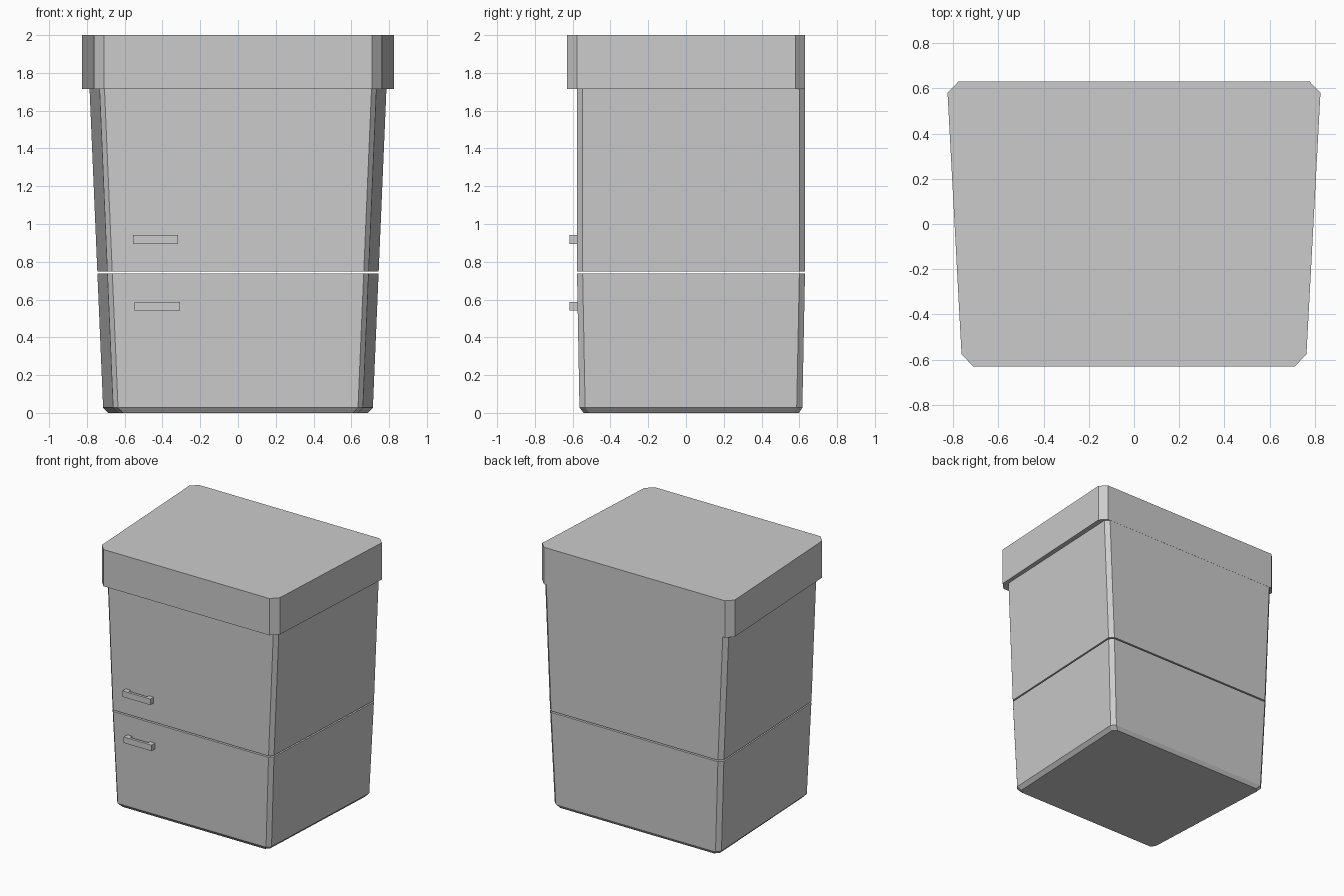
import bpy, bmesh

if "Cube" in bpy.data.objects:
    bpy.data.objects.remove(bpy.data.objects["Cube"])


def mesh_object(name, verts, faces):
    mesh = bpy.data.meshes.new(name)
    mesh.from_pydata(verts, [], faces)
    bm = bmesh.new()
    bm.from_mesh(mesh)
    bmesh.ops.recalc_face_normals(bm, faces=bm.faces)
    bm.to_mesh(mesh)
    bm.free()
    obj = bpy.data.objects.new(name, mesh)
    bpy.context.collection.objects.link(obj)
    return obj


def loft(name, rings):
    """Skin equal-length rings of points and cap both ends."""
    n = len(rings[0])
    verts = [p for r in rings for p in r]
    faces = [list(range(n)), list(range((len(rings) - 1) * n, len(rings) * n))]
    for k in range(len(rings) - 1):
        for i in range(n):
            j = (i + 1) % n
            faces.append([k * n + i, k * n + j, (k + 1) * n + j, (k + 1) * n + i])
    return mesh_object(name, verts, faces)


def section(z, front, side_front, side_back, back, y_front, y_back, cut_f, cut_b):
    """Mirrored trapezoid outline with chamfered corners."""
    right = [(front, y_front), (side_front, y_front + cut_f),
             (side_back, y_back - cut_b), (back, y_back)]
    left = [(-x, y) for x, y in reversed(right)]
    return [(x, y, z) for x, y in right + left]


def body(z, y_front, y_back, inset=0.0):
    """Body outline at a height; the sides widen steadily upward."""
    w = 0.713 + 0.0425 * z - inset
    return section(z, w - 0.079, w - 0.053, w, w - 0.03,
                   y_front, y_back, 0.03, 0.03)


# Lower compartment with chamfered base edge
loft("lower_body", [body(0.0, -0.542, 0.598, 0.025),
                    body(0.028, -0.564, 0.616),
                    body(0.737, -0.577, 0.63)])

# Upper compartment, separated by a thin gap
loft("upper_body", [body(0.748, -0.577, 0.63), body(1.715, -0.577, 0.63)])

# Overhanging lid
loft("lid", [section(z, 0.71, 0.763, 0.825, 0.776, -0.631, 0.631, 0.054, 0.05)
             for z in (1.715, 2.0)])


# Bridge-shaped handles on the front
def handle(name, x0, x1, z0, z1):
    leg, front, inner, wall = 0.042, -0.618, -0.597, -0.572
    profile = [(x0, wall), (x0, front), (x1, front), (x1, wall),
               (x1 - leg, wall), (x1 - leg, inner), (x0 + leg, inner), (x0 + leg, wall)]
    loft(name, [[(x, y, z) for x, y in profile] for z in (z0, z1)])


handle("upper_handle", -0.557, -0.318, 0.895, 0.941)
handle("lower_handle", -0.547, -0.308, 0.541, 0.587)
